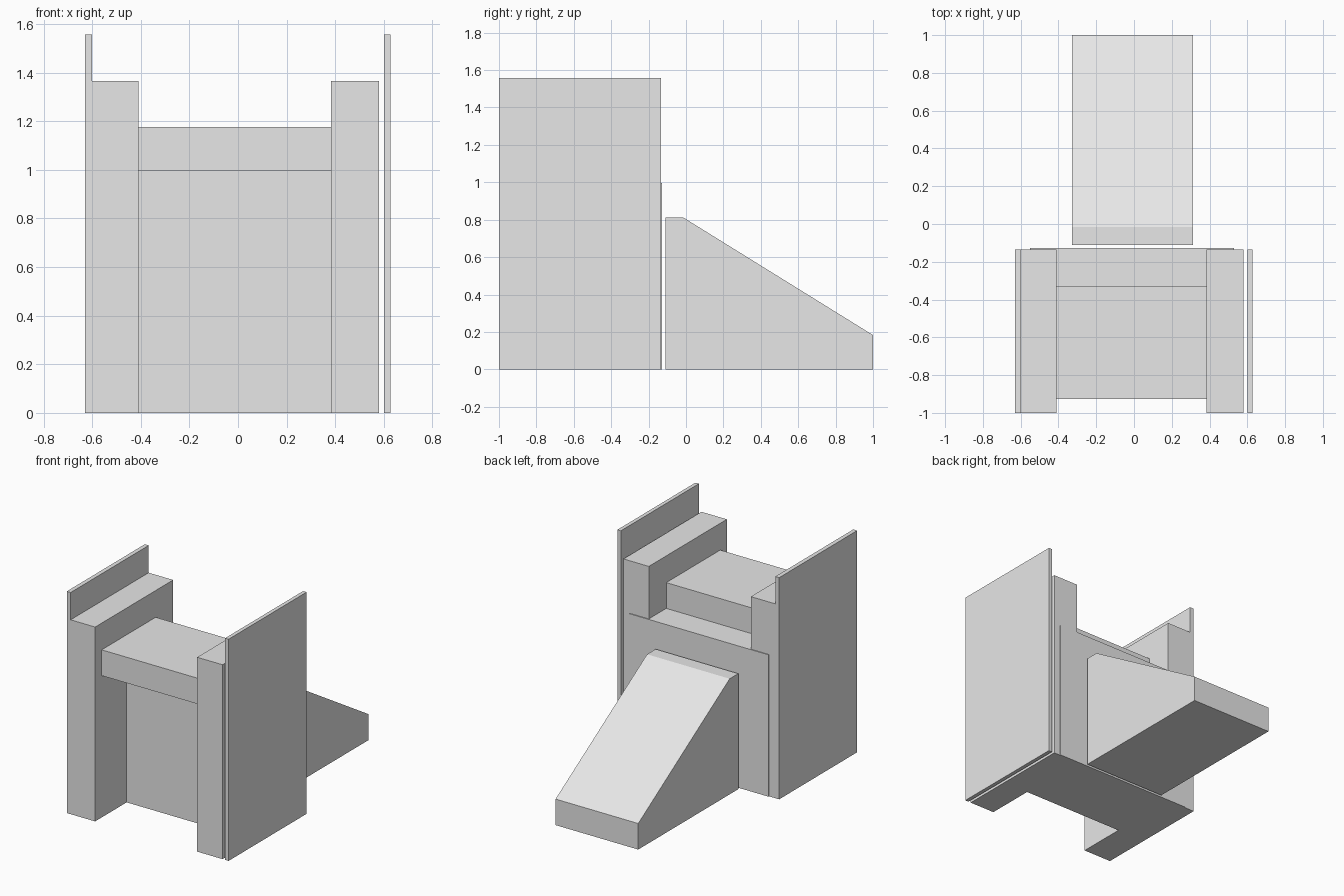
import bpy
import bmesh

if "Cube" in bpy.data.objects:
    bpy.data.objects.remove(bpy.data.objects["Cube"])

grey = bpy.data.materials.new("plain grey")
grey.diffuse_color = (0.8, 0.8, 0.8, 1)
grey.use_nodes = True
grey.node_tree.nodes["Principled BSDF"].inputs["Base Color"].default_value = grey.diffuse_color


def extrude(name, profile, axis, start, end):
    """Extrude a closed 2D profile along x (profile y,z) or y (profile x,z)."""
    def point(a, b, t):
        return (t, a, b) if axis == "x" else (a, t, b)

    bm = bmesh.new()
    face = bm.faces.new([bm.verts.new(point(a, b, start)) for a, b in profile])
    result = bmesh.ops.extrude_face_region(bm, geom=[face])
    moved = [v for v in result["geom"] if isinstance(v, bmesh.types.BMVert)]
    bmesh.ops.translate(bm, verts=moved, vec=point(0, 0, end - start))
    bmesh.ops.recalc_face_normals(bm, faces=bm.faces)
    mesh = bpy.data.meshes.new(name)
    bm.to_mesh(mesh)
    bm.free()
    mesh.materials.append(grey)
    obj = bpy.data.objects.new(name, mesh)
    bpy.context.collection.objects.link(obj)
    return obj


def box(name, x0, x1, y0, y1, z0, z1):
    return extrude(name, [(x0, z0), (x1, z0), (x1, z1), (x0, z1)], "y", y0, y1)


FRONT, BACK = -1.0, -0.134

# Left support with its tall outer panel in one stepped piece
extrude("left_support", [(-0.63, 0), (-0.41, 0), (-0.41, 1.365), (-0.60, 1.365),
                         (-0.60, 1.557), (-0.63, 1.557)], "y", FRONT, BACK)

# Right support and its separate outer panel
box("right_support", 0.383, 0.58, FRONT, BACK, 0, 1.365)
box("right_panel", 0.60, 0.627, FRONT, BACK, 0, 1.557)

# Recessed centre body, slightly proud of the supports at the back
box("centre_body", -0.55, 0.53, -0.65, -0.128, 0, 0.996)

# Slab resting on the body between the supports
box("top_slab", -0.41, 0.383, -0.927, -0.328, 0.996, 1.177)

# Sloped ramp behind the body
extrude("ramp", [(-0.11, 0), (1.0, 0), (1.0, 0.183), (-0.015, 0.812),
                 (-0.11, 0.812)], "x", -0.329, 0.313)
